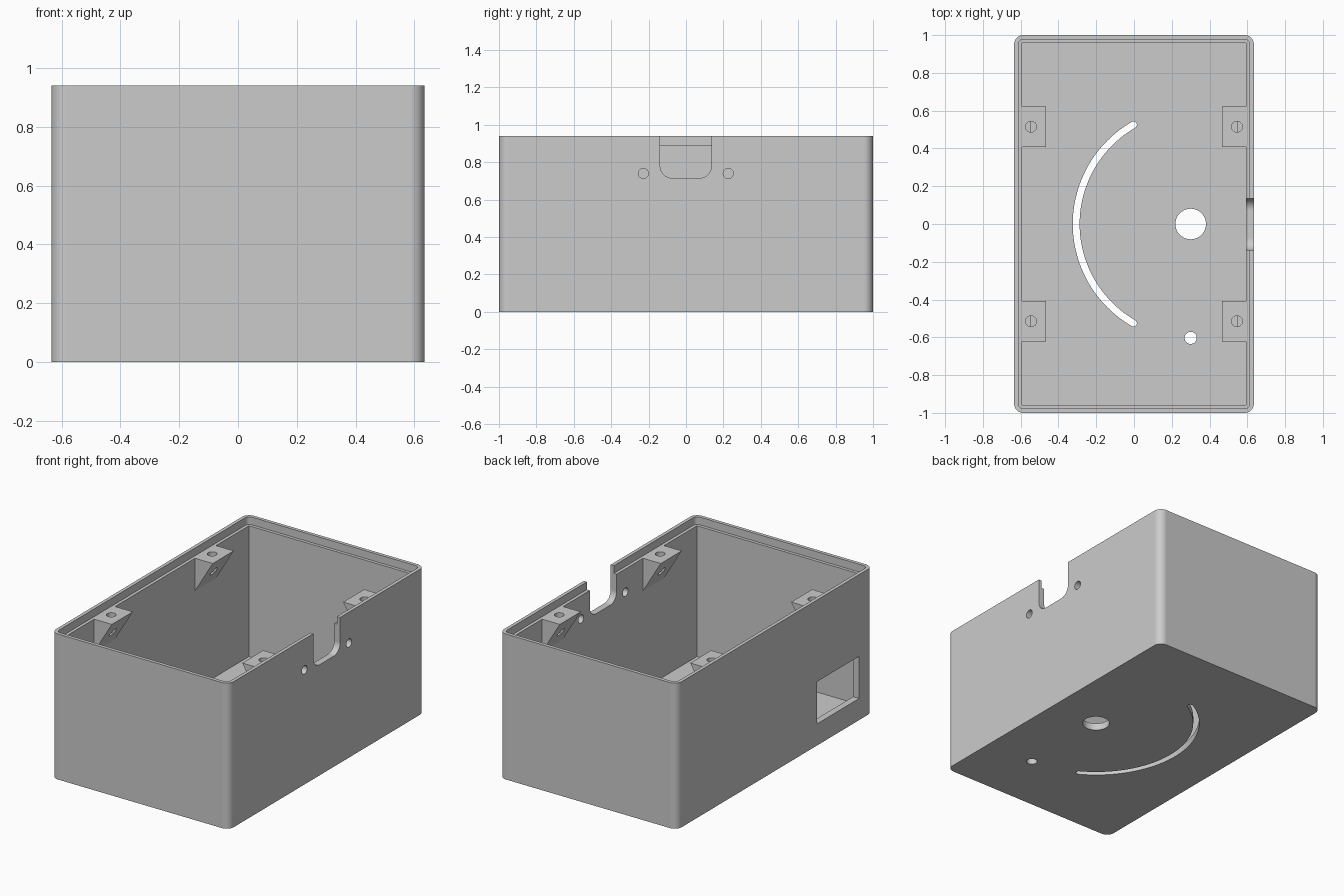
import bpy, bmesh, math

if "Cube" in bpy.data.objects:
    bpy.data.objects.remove(bpy.data.objects["Cube"], do_unlink=True)

HALF_X, HALF_Y, HEIGHT = 0.635, 1.0, 0.94
WALL, LIP, FLOOR, STEP_Z = 0.0425, 0.0225, 0.045, 0.89

grey = bpy.data.materials.new("light grey plastic")
grey.use_nodes = True
grey.diffuse_color = (0.6, 0.6, 0.6, 1)
shader = next(n for n in grey.node_tree.nodes if n.type == "BSDF_PRINCIPLED")
shader.inputs["Base Color"].default_value = (0.6, 0.6, 0.6, 1)


def arc(cx, cy, r, start, end, steps):
    """Points along an arc, angles in degrees."""
    angles = [math.radians(start + (end - start) * i / steps) for i in range(steps + 1)]
    return [(cx + r * math.cos(a), cy + r * math.sin(a)) for a in angles]


def circle(cx, cy, r, steps=40):
    return arc(cx, cy, r, 0, 360, steps)[:-1]


def rounded_rect(x0, x1, y0, y1, r=0, steps=12):
    if r == 0:
        return [(x0, y0), (x1, y0), (x1, y1), (x0, y1)]
    return (arc(x1 - r, y1 - r, r, 0, 90, steps) + arc(x0 + r, y1 - r, r, 90, 180, steps)
            + arc(x0 + r, y0 + r, r, 180, 270, steps) + arc(x1 - r, y0 + r, r, 270, 360, steps))


def prism(name, outline, low, high, axis="z"):
    """Extrude a flat outline along one axis."""
    place = {"x": lambda a, b, h: (h, a, b),
             "y": lambda a, b, h: (a, h, b),
             "z": lambda a, b, h: (a, b, h)}[axis]
    bm = bmesh.new()
    bottom = [bm.verts.new(place(a, b, low)) for a, b in outline]
    top = [bm.verts.new(place(a, b, high)) for a, b in outline]
    bm.faces.new(bottom)
    bm.faces.new(top)
    n = len(outline)
    for i in range(n):
        j = (i + 1) % n
        bm.faces.new((bottom[i], bottom[j], top[j], top[i]))
    bmesh.ops.recalc_face_normals(bm, faces=bm.faces)
    mesh = bpy.data.meshes.new(name)
    bm.to_mesh(mesh)
    bm.free()
    mesh.materials.append(grey)
    obj = bpy.data.objects.new(name, mesh)
    bpy.context.collection.objects.link(obj)
    return obj


def cut(obj, cutters):
    """Subtract the cutters, bake the result and drop the helpers."""
    for cutter in cutters:
        cutter.hide_render = True
        mod = obj.modifiers.new("cut", "BOOLEAN")
        mod.operation = "DIFFERENCE"
        mod.solver = "EXACT"
        mod.object = cutter
    graph = bpy.context.evaluated_depsgraph_get()
    graph.update()
    baked = bpy.data.meshes.new_from_object(obj.evaluated_get(graph))
    obj.modifiers.clear()
    obj.data = baked
    for cutter in cutters:
        bpy.data.objects.remove(cutter, do_unlink=True)


def smooth(obj):
    for other in bpy.context.selected_objects:
        other.select_set(False)
    obj.select_set(True)
    bpy.context.view_layer.objects.active = obj
    bpy.ops.object.shade_smooth_by_angle(angle=math.radians(30))
    mod = obj.modifiers.new("flat walls", "WEIGHTED_NORMAL")
    mod.keep_sharp = True


def inset_rect(inset, r):
    x, y = HALF_X - inset, HALF_Y - inset
    return rounded_rect(-x, x, -y, y, r)


# Box shell with cavity and lid recess
shell = prism("box_shell", inset_rect(0, 0.05), 0, HEIGHT)
cutters = [prism("cavity", inset_rect(WALL, 0), FLOOR, 1.2),
           prism("lid_recess", inset_rect(LIP, 0.0275), STEP_Z, 1.1)]

# Cable notch and its two screw holes in the left wall
cutters.append(prism("notch", rounded_rect(-0.138, 0.136, 0.715, 1.3, 0.065), 0.5, 0.8, "x"))
for y in (-0.228, 0.226):
    cutters.append(prism("side_hole", circle(y, 0.74, 0.027), 0.5, 0.8, "x"))

# Rectangular window in the right wall
cutters.append(prism("window", rounded_rect(-0.86, -0.43, 0.14, 0.412), -0.8, -0.5, "x"))

# Floor openings: pivot hole, small hole and curved slot around the pivot
PIVOT_X, SLOT_R, SLOT_W = 0.3, 0.606, 0.018
cutters.append(prism("pivot_hole", circle(PIVOT_X, 0, 0.081), -0.1, 0.2))
cutters.append(prism("small_hole", circle(PIVOT_X, -0.603, 0.032), -0.1, 0.2))
end_x = PIVOT_X - SLOT_R * 0.5
end_y = SLOT_R * math.sin(math.radians(60))
slot = (arc(PIVOT_X, 0, SLOT_R + SLOT_W, 120, 240, 48)
        + arc(end_x, -end_y, SLOT_W, 240, 420, 10)[1:-1]
        + arc(PIVOT_X, 0, SLOT_R - SLOT_W, 240, 120, 48)
        + arc(end_x, end_y, SLOT_W, -60, 120, 10)[1:-1])
cutters.append(prism("curved_slot", slot, -0.1, 0.2))
cut(shell, cutters)
smooth(shell)

# Four wedge brackets with blind screw holes that break through the slope
for side, sx in (("left", 1), ("right", -1)):
    for end, sy in (("back", 1), ("front", -1)):
        wall_x = sx * (HALF_X - WALL)
        tip_x = sx * 0.466
        wedge = [(wall_x, STEP_Z), (tip_x, STEP_Z), (wall_x, 0.68)]
        low, high = sorted((sy * 0.408, sy * 0.622))
        bracket = prism(f"{end}_{side}_bracket", wedge, low, high, "y")
        hole = prism("screw_hole", circle(sx * 0.545, sy * 0.515, 0.029, 32), 0.76, 1.0)
        cut(bracket, [hole])
        smooth(bracket)
